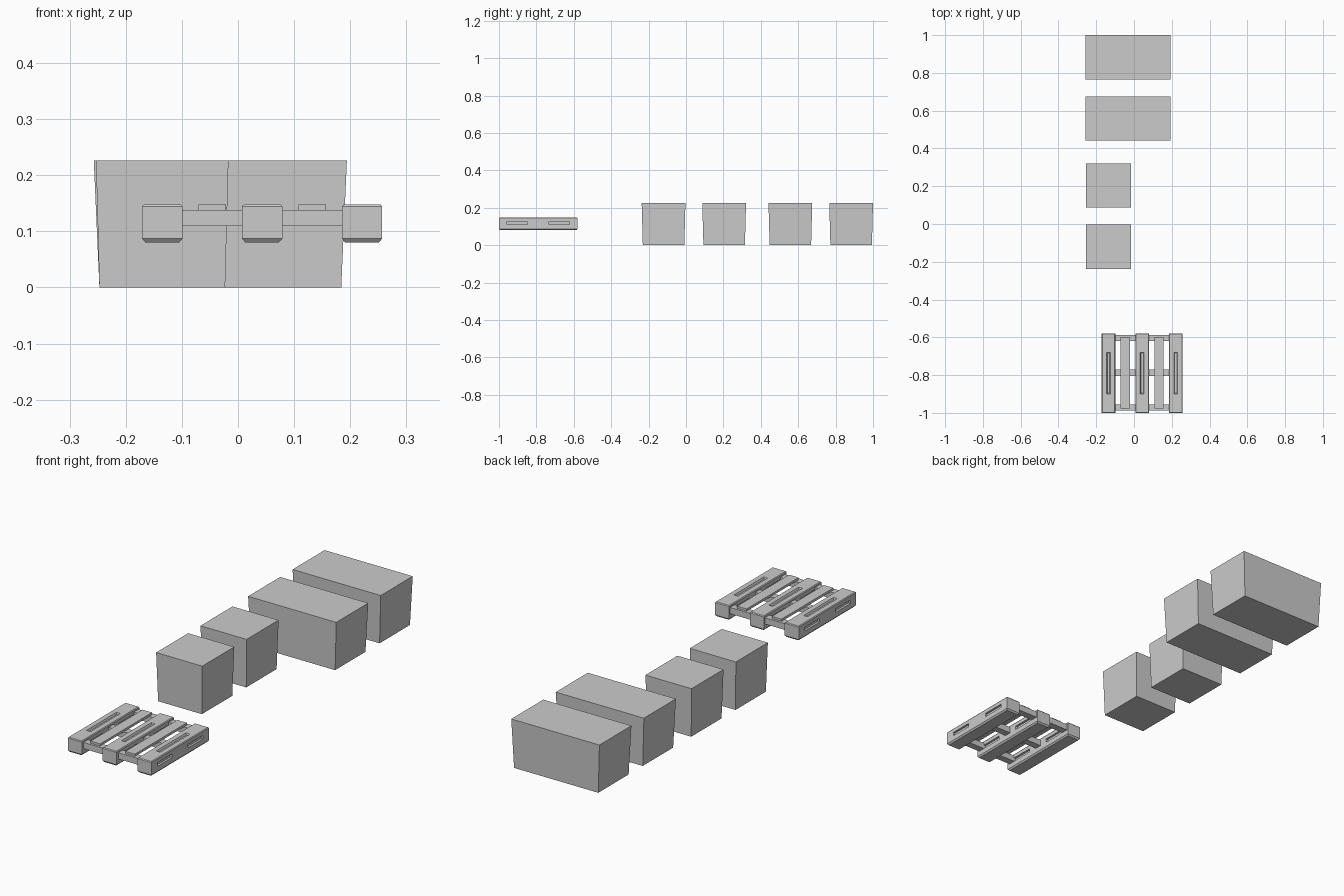
import bpy, bmesh

if "Cube" in bpy.data.objects:
    bpy.data.objects.remove(bpy.data.objects["Cube"])


def add_loft(bm, rings):
    """Closed solid through stacked rectangles (z, x0, x1, y0, y1)."""
    loops = [[bm.verts.new(p) for p in ((a, c, z), (b, c, z), (b, d, z), (a, d, z))]
             for z, a, b, c, d in rings]
    bm.faces.new(loops[0][::-1])
    bm.faces.new(loops[-1])
    for lo, hi in zip(loops, loops[1:]):
        for i in range(4):
            j = (i + 1) % 4
            bm.faces.new((lo[i], lo[j], hi[j], hi[i]))


def solid(name, *lofts):
    bm = bmesh.new()
    for rings in lofts:
        add_loft(bm, rings)
    bmesh.ops.recalc_face_normals(bm, faces=bm.faces)
    me = bpy.data.meshes.new(name)
    bm.to_mesh(me)
    bm.free()
    ob = bpy.data.objects.new(name, me)
    bpy.context.collection.objects.link(ob)
    return ob


def ring(z, x, y, hx, hy):
    return (z, x - hx, x + hx, y - hy, y + hy)


def box(x, y, z0, z1, hx, hy):
    return [ring(z0, x, y, hx, hy), ring(z1, x, y, hx, hy)]


# Crates, tapering towards the base
for name, x, y, hx, inset in (("small_crate_1", -0.135, -0.12, 0.118, 0.006),
                              ("small_crate_2", -0.135, 0.204, 0.118, 0.006),
                              ("large_crate_1", -0.0315, 0.558, 0.2255, 0.010),
                              ("large_crate_2", -0.0315, 0.883, 0.2255, 0.010)):
    solid(name, [ring(0, x, y, hx - inset, 0.111), ring(0.226, x, y, hx, 0.117)])

# Pallet runners with chamfered ends, side slots and a top groove
PY, H = -0.79, 0.036
XS = (-0.135, 0.043, 0.221)
for i, x in enumerate(XS):
    runner = solid(f"pallet_runner_{i + 1}", [
        ring(0.080, x, PY, H - 0.006, 0.204),
        ring(0.087, x, PY, H, 0.21),
        ring(0.144, x, PY, H, 0.21),
        ring(0.148, x, PY, H - 0.003, 0.207)])
    cuts = [box(x + s * H, PY + t * 0.112, 0.110, 0.127, 0.010, 0.054)
            for s in (-1, 1) for t in (-1, 1)]
    cuts.append([ring(0.139, x, PY, 0.006, 0.106), ring(0.150, x, PY, 0.011, 0.110)])
    cutter = solid("slot_cutter", *cuts)
    cutter.hide_render = True
    mod = runner.modifiers.new("slots", 'BOOLEAN')
    mod.operation = 'DIFFERENCE'
    mod.solver = 'EXACT'
    mod.object = cutter
    bpy.context.view_layer.objects.active = runner
    bpy.ops.object.modifier_apply(modifier=mod.name)
    bpy.data.objects.remove(cutter)

# Cross rails between the runners
for i, y in enumerate((-0.971, -0.787, -0.603)):
    for j in range(2):
        mid = (XS[j] + XS[j + 1]) / 2
        solid(f"cross_rail_{i + 1}_{j + 1}", box(mid, y, 0.109, 0.138, 0.055, 0.0165))

# Thin deck slats resting on the rails
for i, x in enumerate((-0.046, 0.132)):
    solid(f"deck_slat_{i + 1}", box(x, -0.787, 0.137, 0.148, 0.0245, 0.19))
